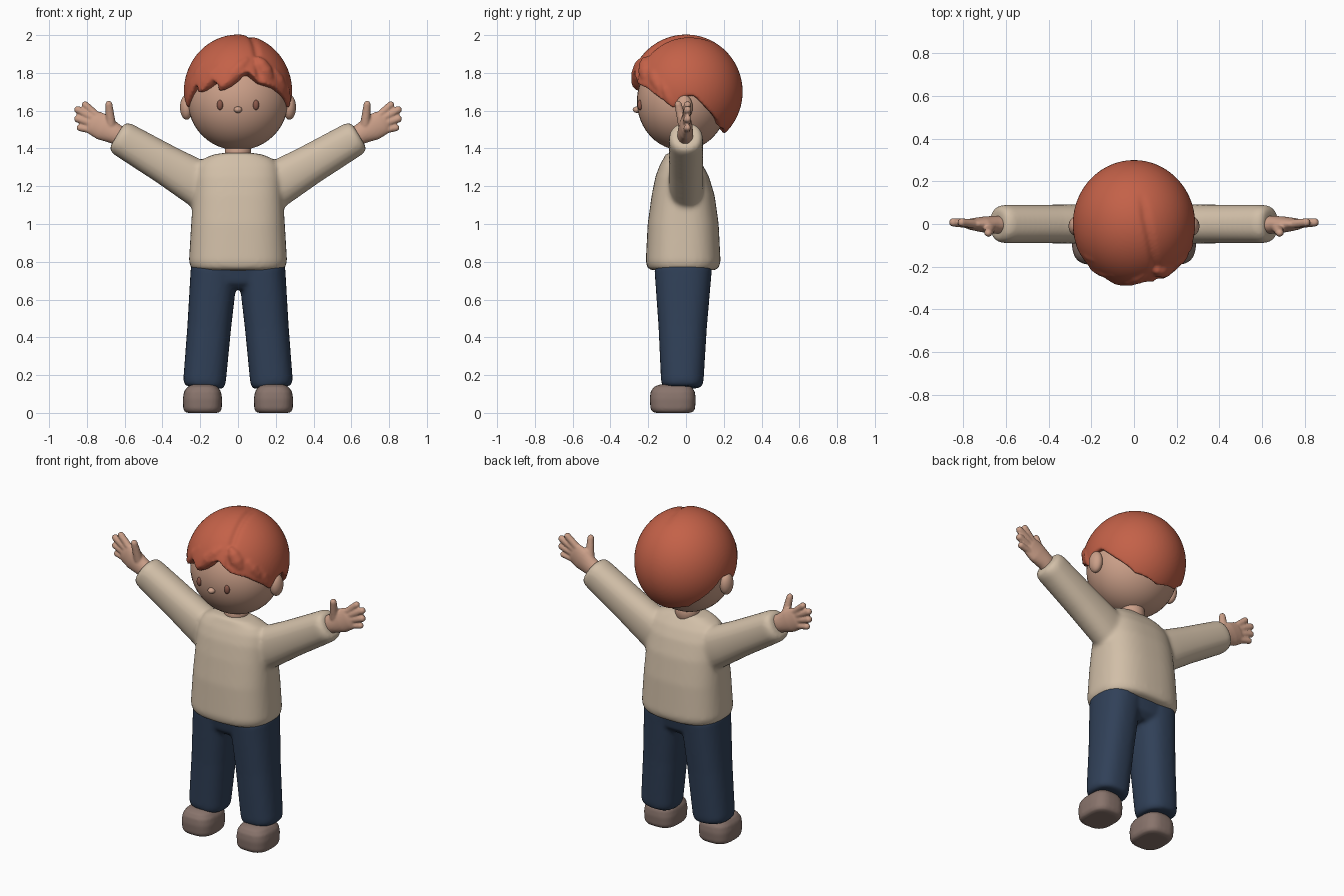
import bpy
import bmesh
from math import sin, cos, acos, pi, exp, radians, copysign
from mathutils import Vector, Matrix

if "Cube" in bpy.data.objects:
    bpy.data.objects.remove(bpy.data.objects["Cube"])


def material(name, rgb):
    m = bpy.data.materials.new(name)
    m.use_nodes = True
    m.diffuse_color = (*rgb, 1)
    m.node_tree.nodes["Principled BSDF"].inputs["Base Color"].default_value = (*rgb, 1)
    return m


SKIN = material("skin", (0.60, 0.35, 0.25))
HAIR = material("red hair", (0.55, 0.12, 0.065))
KNIT = material("cream knit", (0.64, 0.52, 0.39))
DENIM = material("navy denim", (0.030, 0.052, 0.098))
SHOE = material("taupe leather", (0.25, 0.175, 0.15))
EYE = material("brown eye", (0.26, 0.10, 0.07))


def finish(bm, name, mat, voxel=0, smooth=0):
    """Turn a bmesh into an object; voxel > 0 fuses its shells into one soft skin."""
    bmesh.ops.recalc_face_normals(bm, faces=bm.faces)
    me = bpy.data.meshes.new(name)
    bm.to_mesh(me)
    bm.free()
    me.materials.append(mat)
    me.shade_smooth()
    ob = bpy.data.objects.new(name, me)
    bpy.context.collection.objects.link(ob)
    if voxel:
        r = ob.modifiers.new("fuse", 'REMESH')
        r.mode = 'VOXEL'
        r.voxel_size = voxel
        r.use_smooth_shade = True
        s = ob.modifiers.new("soften", 'SMOOTH')
        s.factor = 0.5
        s.iterations = smooth
    return ob


def tube(bm, p0, p1, rings, power=2.0, n=32):
    """Loft superellipse rings (fraction, x radius, y radius, y shift) from p0 to p1."""
    p0, p1 = Vector(p0), Vector(p1)
    d = p1 - p0
    frame = Matrix.Translation(p0) @ Vector((0, 0, 1)).rotation_difference(d).to_matrix().to_4x4()
    loops = []
    for t, rx, ry, *shift in rings:
        loop = []
        for i in range(n):
            c, s = cos(2 * pi * i / n), sin(2 * pi * i / n)
            x = copysign(abs(c) ** (2 / power), c) * rx
            y = copysign(abs(s) ** (2 / power), s) * ry + (shift[0] if shift else 0)
            loop.append(bm.verts.new(frame @ Vector((x, y, t * d.length))))
        loops.append(loop)
    for a, b in zip(loops, loops[1:]):
        for i in range(n):
            j = (i + 1) % n
            bm.faces.new((a[i], a[j], b[j], b[i]))
    bm.faces.new(loops[0])
    bm.faces.new(loops[-1])


def capsule(bm, p0, p1, r0, r1, ends=0.15):
    """Round-ended tapered rod."""
    rings = [(-ends, r0 * .3, r0 * .3), (-ends * .6, r0 * .8, r0 * .8), (0, r0, r0), (.5, (r0 + r1) / 2, (r0 + r1) / 2),
             (1, r1, r1), (1 + ends * .6, r1 * .8, r1 * .8), (1 + ends, r1 * .3, r1 * .3)]
    tube(bm, p0, p1, rings, n=16)


def ball(name, mat, centre, size):
    bm = bmesh.new()
    bmesh.ops.create_uvsphere(bm, u_segments=40, v_segments=24, radius=1,
                              matrix=Matrix.Translation(centre) @ Matrix.Diagonal((*size, 1)))
    return finish(bm, name, mat)


# Sweater: torso and both sleeves fused
bm = bmesh.new()
torso = [(0.755, .225, .165, 0), (0.765, .248, .188, 0), (0.80, .260, .198, 0), (1.0, .248, .188, 0),
         (1.15, .238, .167, 0), (1.25, .23, .142, -.005), (1.31, .215, .115, -.01),
         (1.345, .185, .09, -.015), (1.368, .13, .075, -.02), (1.376, .08, .06, -.02)]
tube(bm, (0, -.015, 0), (0, -.015, 1), torso, power=2.6, n=48)
for s in (1, -1):
    tube(bm, (s * .12, 0, 1.16), (s * .642, 0, 1.468),
         [(0, .13, .09), (.25, .118, .092), (.5, .106, .091), (.94, .094, .09), (.98, .086, .083), (1, .07, .068)], 2.3)
finish(bm, "sweater", KNIT, .012, 8)

# Trousers: two legs and a hip block fused
bm = bmesh.new()
for s in (1, -1):
    tube(bm, (s * .18, -.02, .135), (s * .125, -.015, .77),
         [(0, .095, .095), (.02, .108, .108), (.06, .113, .113), (.5, .116, .128), (1, .125, .153)], 2.4)
tube(bm, (0, -.015, .655), (0, -.015, .79), [(0, .16, .10), (.25, .21, .135), (1, .245, .155)], 2.6, 48)
finish(bm, "trousers", DENIM, .012, 5)

# Shoes
for s, side in ((1, "left"), (-1, "right")):
    bm = bmesh.new()
    tube(bm, (s * .188, -.07, 0), (s * .188, -.07, .15),
         [(0, .078, .09), (.04, .094, .108), (.15, .102, .118), (.5, .104, .122),
          (.75, .098, .117), (.92, .08, .10), (1, .055, .07)], 2.9)
    finish(bm, side + "_shoe", SHOE, .008, 3)

# Hands: palm, four fingers and thumb fused
fingers = [((.745, 1.572), (.812, 1.634), .019), ((.755, 1.552), (.850, 1.606), .020),
           ((.760, 1.527), (.852, 1.558), .020), ((.750, 1.492), (.840, 1.510), .018)]
for s, side in ((1, "left"), (-1, "right")):
    bm = bmesh.new()
    tube(bm, (s * .60, -.005, 1.45), (s * .79, 0, 1.552),
         [(0, .05, .042), (.3, .056, .042), (.6, .070, .036), (.85, .066, .027), (.95, .05, .02), (1, .03, .012)])
    for (x0, z0), (x1, z1), r in fingers:
        capsule(bm, (s * x0, 0, z0), (s * x1, .008, z1), r * 1.1, r)
    capsule(bm, (s * .672, -.015, 1.52), (s * .684, -.042, 1.635), .027, .019)
    finish(bm, side + "_hand", SKIN, .006, 3)

# Head, neck and face
ball("head", SKIN, (0, -.02, 1.65), (.265, .24, .26))
bm = bmesh.new()
tube(bm, (0, -.015, 1.3), (0, -.015, 1.46), [(0, .07, .07), (1, .07, .07)])
finish(bm, "neck", SKIN)
ball("nose", SKIN, (0, -.258, 1.605), (.022, .024, .017))
for s, side in ((1, "left"), (-1, "right")):
    ball(side + "_ear", SKIN, (s * .272, -.01, 1.618), (.035, .045, .066))
    ball(side + "_eye", EYE, (s * .095, -.243, 1.63), (.016, .014, .027))

# Hair: cap cut at a ragged hairline (degrees from the front, height), with a parting
line = [(-180, 1.475), (-140, 1.51), (-115, 1.60), (-98, 1.68), (-86, 1.67), (-77, 1.61), (-66, 1.66),
        (-52, 1.74), (-42, 1.70), (-30, 1.77), (-18, 1.72), (-5, 1.78), (12, 1.81), (25, 1.75), (45, 1.72),
        (64, 1.66), (77, 1.61), (86, 1.67), (98, 1.68), (115, 1.60), (140, 1.51), (180, 1.475)]


def hairline(deg):
    for (a0, z0), (a1, z1) in zip(line, line[1:]):
        if deg <= a1:
            return z0 + (z1 - z0) * (deg - a0) / (a1 - a0)
    return line[-1][1]


bm = bmesh.new()
COLS, ROWS = 144, 32
core = bm.verts.new((0, 0, 1.70))
crown = bm.verts.new((0, 0, 2.003))
columns = []
for i in range(COLS):
    deg = -180 + 360 * i / COLS
    a = radians(deg)
    end = acos((hairline(deg) - 1.70) / .303)
    col = [crown]
    for k in range(1, ROWS + 1):
        phi = end * k / ROWS
        p = Vector((.287 * sin(phi) * sin(a), -.30 * sin(phi) * cos(a), .303 * cos(phi)))
        if p.y < .15:
            p *= 1 - .045 * exp(-((p.x - .06 + .2 * p.y) / .016) ** 2) * min(1, (.15 - p.y) / .1)
        col.append(bm.verts.new(p + Vector((0, 0, 1.70))))
    columns.append(col + [core])
for i in range(COLS):
    a, b = columns[i], columns[(i + 1) % COLS]
    bm.faces.new((a[0], a[1], b[1]))
    for k in range(1, ROWS):
        bm.faces.new((a[k], a[k + 1], b[k + 1], b[k]))
    bm.faces.new((a[ROWS], core, b[ROWS]))

# Fringe locks swept away from the parting
locks = [((.04, -.235, 1.86), (-.085, -.255, 1.725), .046), ((-.06, -.225, 1.85), (-.195, -.195, 1.715), .044),
         ((-.19, -.16, 1.83), (-.258, -.08, 1.65), .036), ((.105, -.215, 1.87), (.17, -.20, 1.745), .046),
         ((.17, -.18, 1.82), (.24, -.13, 1.70), .040), ((.225, -.13, 1.78), (.262, -.075, 1.635), .032)]
for p0, p1, r in locks:
    tube(bm, p0, p1, [(-.1, r * .3, r * .3), (.15, r * .8, r * .8), (.5, r, r),
                      (.8, r * .8, r * .8), (1, r * .5, r * .5), (1.12, r * .15, r * .15)], n=16)
finish(bm, "hair", HAIR, .009, 3)
